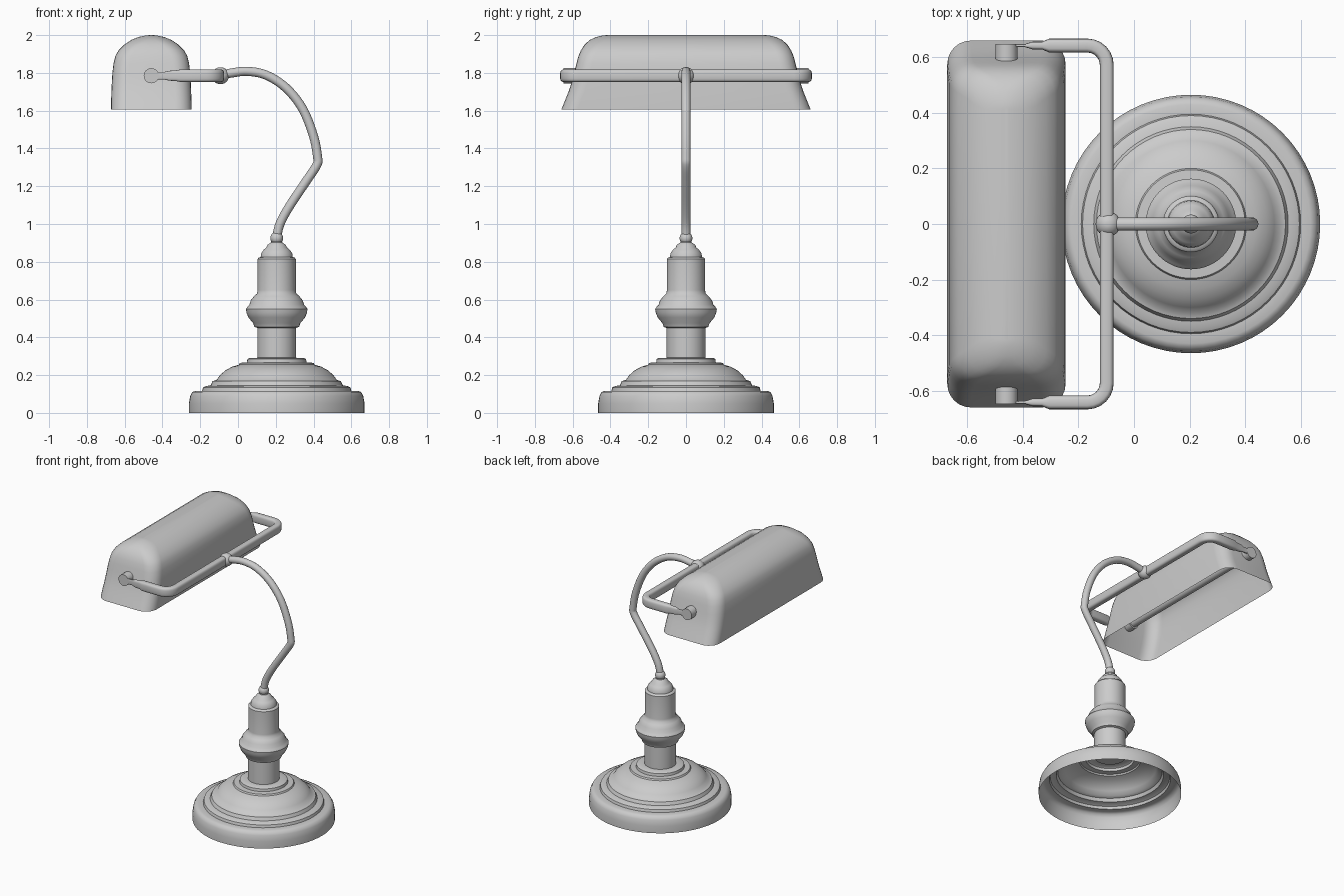
import bpy, bmesh, math
from mathutils import Vector

cube = bpy.data.objects.get("Cube")
if cube:
    bpy.data.objects.remove(cube)

GREY = (0.6, 0.6, 0.6, 1)
mat = bpy.data.materials.new("satin_grey")
mat.use_nodes = True
mat.diffuse_color = GREY
mat.node_tree.nodes["Principled BSDF"].inputs["Base Color"].default_value = GREY

BASE_X = 0.205            # axis of the base and column
SHADE_X = -0.459          # axis of the shade
PIVOT_Z = 1.785           # height of the yoke


def loft(name, rings, start=True, end=True, angle=40):
    """Skin closed rings of equal length into one smooth object."""
    bm = bmesh.new()
    loops = [[bm.verts.new(p) for p in ring] for ring in rings]
    n = len(loops[0])
    for a, b in zip(loops, loops[1:]):
        for i in range(n):
            j = (i + 1) % n
            bm.faces.new((a[i], a[j], b[j], b[i]))
    if start:
        bm.faces.new(loops[0][::-1])
    if end:
        bm.faces.new(loops[-1])
    bmesh.ops.recalc_face_normals(bm, faces=bm.faces)
    mesh = bpy.data.meshes.new(name)
    bm.to_mesh(mesh)
    bm.free()
    mesh.materials.append(mat)
    obj = bpy.data.objects.new(name, mesh)
    bpy.context.collection.objects.link(obj)
    bpy.ops.object.select_all(action="DESELECT")
    obj.select_set(True)
    bpy.context.view_layer.objects.active = obj
    bpy.ops.object.shade_smooth_by_angle(angle=math.radians(angle))
    return obj


def circle(n):
    return [(math.cos(math.tau * i / n), math.sin(math.tau * i / n)) for i in range(n)]


def lathe(name, profile, start=True, n=64):
    """Turn (radius, height) pairs around the base axis."""
    rings = [[(BASE_X + r * c, r * s, z) for c, s in circle(n)] for r, z in profile]
    return loft(name, rings, start)


def sweep(name, path, side, section, sizes):
    """Run a section along a flat path; side is the normal of its plane."""
    rings = []
    side = Vector(side)
    for i, p in enumerate(path):
        t = (path[min(i + 1, len(path) - 1)] - path[max(i - 1, 0)]).normalized()
        across = side.cross(t)
        w, h = sizes[i]
        rings.append([p + across * u * w + side * v * h for u, v in section])
    return loft(name, rings)


def spline(points, steps=5):
    """Smooth curve through points."""
    pts = [points[0]] + points + [points[-1]]
    out = []
    for a, b, c, d in zip(pts, pts[1:], pts[2:], pts[3:]):
        for k in range(steps):
            t = k / steps
            out.append(0.5 * (2 * b + (c - a) * t + (2 * a - 5 * b + 4 * c - d) * t * t
                              + (3 * b - a - 3 * c + d) * t ** 3))
    return out + [points[-1]]


def ball(name, centre, r):
    rings = []
    for i in range(1, 16):
        a = math.pi * i / 16
        rings.append([(centre[0] + r * math.sin(a) * c, centre[1] + r * math.sin(a) * s,
                       centre[2] - r * math.cos(a)) for c, s in circle(24)])
    return loft(name, rings)


# Hollow stepped foot
lathe("base", [(.465, 0), (.465, .05), (.458, .09), (.447, .11), (.43, .117), (.395, .117),
               (.39, .135), (.375, .142), (.35, .146), (.34, .168), (.318, .175), (.3, .2),
               (.272, .225), (.235, .245), (.2, .255), (.195, .265), (.158, .267),
               (.155, .285), (.145, .291), (.1, .292)], start=False)

# Turned column with its bulge and stepped cap
lathe("column", [(.103, .285), (.103, .45), (.118, .455), (.125, .475), (.15, .505),
                 (.16, .53), (.163, .55), (.155, .562), (.145, .572), (.138, .595),
                 (.12, .618), (.104, .632), (.101, .65), (.101, .815), (.095, .822),
                 (.085, .825), (.082, .845), (.068, .865), (.055, .875), (.048, .89),
                 (.03, .902), (.026, .92)])
ball("neck_ball", (BASE_X, 0, .925), .034)

# Bent arm
arm = spline([Vector((x, 0, z)) for x, z in [
    (.205, .93), (.222, 1.0), (.27, 1.09), (.36, 1.225), (.417, 1.312), (.421, 1.355),
    (.4, 1.465), (.342, 1.61), (.255, 1.72), (.15, 1.788), (.05, 1.808), (-.03, 1.8),
    (-.095, 1.787)]])
sweep("arm", arm, (0, 1, 0), circle(16), [(.024, .024)] * len(arm))
ball("arm_joint", (-.093, 0, PIVOT_Z), .045)

# Yoke: flattened bar with rounded corners, tapering to thin tabs
half = [(-.457, .006, .02), (-.39, .006, .02), (-.365, .014, .026), (-.33, .014, .028),
        (-.305, .025, .033)]
BEND = .07
path, sizes = [], []
for x, w, h in half:
    path.append(Vector((x, .642, PIVOT_Z)))
    sizes.append((w, h))
for k in range(7):
    a = math.pi / 2 * (1 - k / 6)
    path.append(Vector((-.098 - BEND + BEND * math.cos(a),
                        .642 - BEND + BEND * math.sin(a), PIVOT_Z)))
    sizes.append((.025, .033))
path += [Vector((p.x, -p.y, p.z)) for p in reversed(path)]
sizes += sizes[::-1]
rounded = [(math.copysign(abs(c) ** .6, c), math.copysign(abs(s) ** .6, s))
           for c, s in circle(24)]
sweep("yoke", path, (0, 0, 1), rounded, sizes)


def rod(name, y0, y1, r):
    loft(name, [[(SHADE_X + r * c, y, PIVOT_Z + r * s) for c, s in circle(24)]
                for y in (y0, y1)])


# Pivot knobs and the tube between them
for name, s in (("left_knob", 1), ("right_knob", -1)):
    rod(name, s * .55, s * .648, .04)
rod("lamp_tube", -.56, .56, .03)


def shade_ring(z, hx, hy):
    """Rounded rectangle at one height of the shade."""
    r = min(.085, hx * .95)
    ring = []
    for q, (sx, sy) in enumerate([(1, 1), (-1, 1), (-1, -1), (1, -1)]):
        for k in range(7):
            a = math.pi / 2 * (q + k / 6)
            ring.append((SHADE_X + sx * (hx - r) + r * math.cos(a),
                         sy * (hy - r) + r * math.sin(a), z))
    return ring


# Open-bottomed shade, flared at the ends and domed on top
loft("shade", [shade_ring(*p) for p in [
    (1.605, .213, .66), (1.65, .213, .642), (1.7, .211, .622), (1.75, .209, .605),
    (1.8, .206, .592), (1.85, .2, .58), (1.89, .19, .569), (1.92, .173, .556),
    (1.95, .143, .537), (1.975, .105, .508), (1.99, .068, .475), (1.998, .03, .44),
    (2.0, .008, .42)]], start=False, angle=60)
